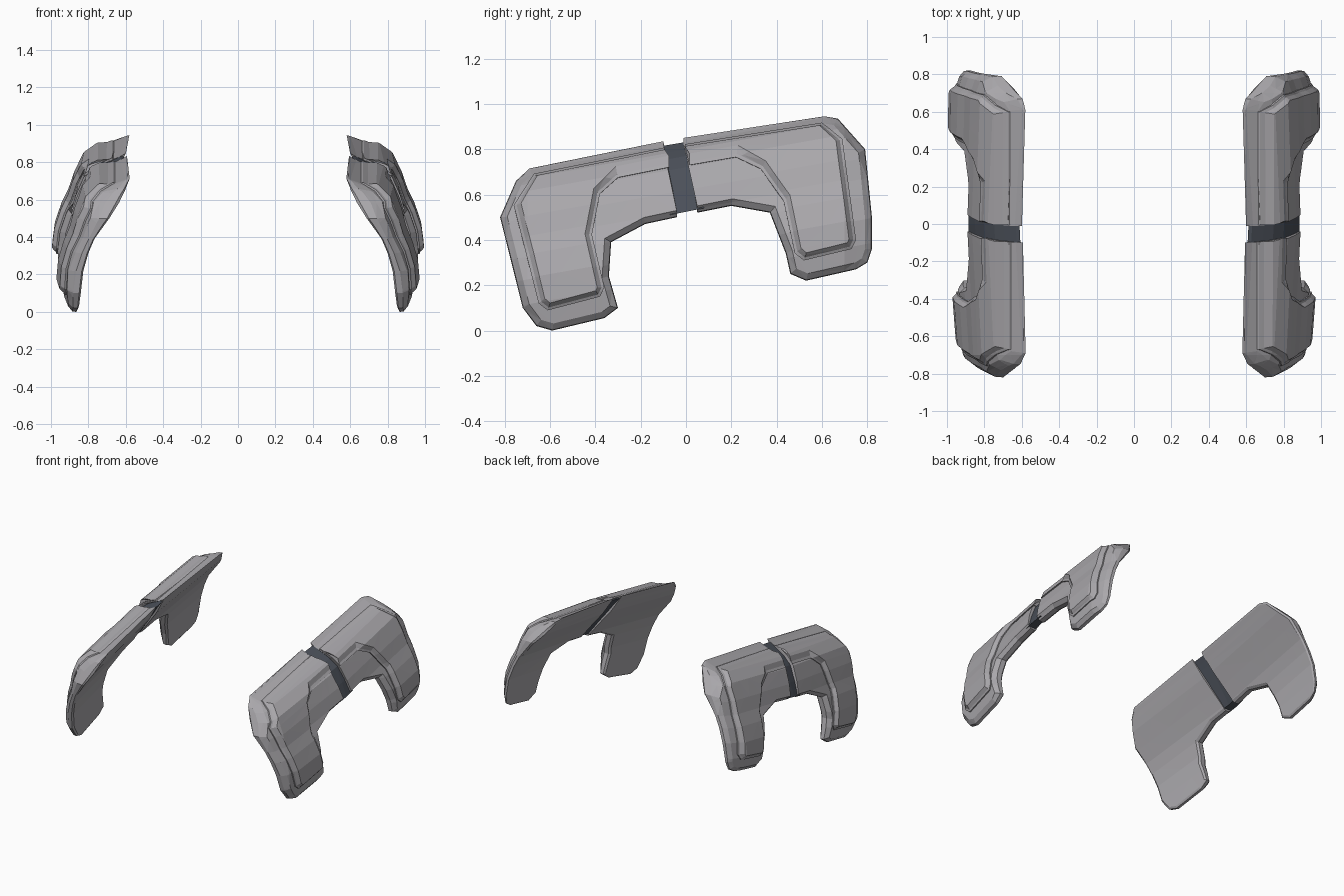
import bpy, bmesh
from mathutils import Vector

if "Cube" in bpy.data.objects:
    bpy.data.objects.remove(bpy.data.objects["Cube"], do_unlink=True)

SLOPE = 0.178      # the plates rise towards the back
CURL_START = 0.70  # beyond this the outer skin curls inward

# Cross-section of the shell: height, inner skin, outer skin
SECTION = [(0.0, 0.915, 0.93), (0.1, 0.91, 0.955), (0.24, 0.895, 0.97),
           (0.35, 0.88, 0.96), (0.45, 0.85, 0.93), (0.53, 0.815, 0.895),
           (0.62, 0.75, 0.868), (0.72, 0.675, 0.825), (0.77, 0.645, 0.765),
           (0.80, 0.628, 0.705), (0.83, 0.61, 0.64), (0.86, 0.595, 0.58)]


def material(name, colour):
    m = bpy.data.materials.new(name)
    m.use_nodes = True
    m.diffuse_color = (*colour, 1)
    m.node_tree.nodes["Principled BSDF"].inputs["Base Color"].default_value = (*colour, 1)
    return m


GREY = material("armour grey", (0.40, 0.39, 0.41))
DARK = material("dark blue grey", (0.07, 0.08, 0.10))


def skins(v):
    """Inner and outer skin distance at a height."""
    v = min(max(v, 0.0), 0.8599)
    for a, b in zip(SECTION, SECTION[1:]):
        if v <= b[0]:
            f = (v - a[0]) / (b[0] - a[0])
            return a[1] + (b[1] - a[1]) * f, a[2] + (b[2] - a[2]) * f


def wrap(co):
    """Bend a flat point (depth, along, up); depth 0 is the inner skin,
    1 the outer skin, and anything more stands proud of it."""
    depth, u, v = co
    t, proud = min(depth, 1), max(depth - 1, 0)
    inner, outer = skins(v)
    outer -= 0.3 * max(0, abs(u) - CURL_START)
    slope = (skins(v + 0.03)[1] - skins(v - 0.03)[1]) / 0.06
    n = Vector((1, -slope)).normalized() * proud
    x = inner + (outer - inner) * t + n.x
    x += 0.06 * (0.8 - v) * u - 0.045 * abs(u)
    return Vector((x, u, v + n.y + SLOPE * u))


def inset(chain, d):
    """Move an open outline inward by d."""
    pts = [Vector(p) for p in chain]
    area = sum(a.x * b.y - a.y * b.x for a, b in zip(pts, pts[1:] + pts[:1]))
    s = 1 if area > 0 else -1
    normals = []
    for a, b in zip(pts, pts[1:]):
        t = (b - a).normalized()
        normals.append(Vector((-t.y, t.x)) * s)
    out = []
    for i, p in enumerate(pts):
        n1 = normals[max(i - 1, 0)]
        n2 = normals[min(i, len(normals) - 1)]
        out.append(p + (n1 + n2) * (d / (1 + n1.dot(n2))))
    return out


def plate(name, outline, rings, mat):
    """Stack inset copies of an outline (inset, depth), then bend and mirror."""
    flat = [(y, z - SLOPE * y) for y, z in outline]
    bm = bmesh.new()
    loops = [[bm.verts.new((h, p.x, p.y)) for p in inset(flat, d)] for d, h in rings]
    for a, b in zip(loops, loops[1:]):
        for i in range(len(a) - 1):
            bm.faces.new((a[i], a[i + 1], b[i + 1], b[i]))
    bm.faces.new(loops[0])
    bm.faces.new(loops[-1])
    bm.faces.new([l[0] for l in loops] + [l[-1] for l in reversed(loops)])
    bmesh.ops.recalc_face_normals(bm, faces=bm.faces[:])
    bmesh.ops.triangulate(bm, faces=bm.faces[:])
    cuts = [((0, 0, row[0]), (0, 0, 1)) for row in SECTION]
    cuts += [((0, u, 0), (0, 1, 0)) for u in (-CURL_START, 0, CURL_START)]
    for co, no in cuts:
        bmesh.ops.bisect_plane(bm, geom=bm.verts[:] + bm.edges[:] + bm.faces[:],
                               dist=1e-5, plane_co=co, plane_no=no)
    for v in bm.verts:
        v.co = wrap(v.co)
    bmesh.ops.triangulate(bm, faces=bm.faces[:])
    bmesh.ops.recalc_face_normals(bm, faces=bm.faces[:])
    me = bpy.data.meshes.new(name)
    bm.to_mesh(me)
    bm.free()
    me.materials.append(mat)
    ob = bpy.data.objects.new(name, me)
    bpy.context.collection.objects.link(ob)
    mod = ob.modifiers.new("Mirror", 'MIRROR')
    mod.use_mirror_merge = False


BASE_RINGS = [(0.012, 0.0), (0.0, 0.15), (0.003, 0.6), (0.03, 1.0)]
PANEL_RINGS = [(0.0, 0.7), (0.0, 1.008), (0.012, 1.012), (0.03, 1.032)]

# Rear shell and its raised panel
plate("rear_base", [(-.01, .85), (.61, .945), (.67, .935), (.79, .80), (.82, .50),
                    (.82, .36), (.80, .30), (.75, .27), (.53, .22), (.46, .25),
                    (.44, .34), (.37, .52), (.20, .55), (.05, .52)], BASE_RINGS, GREY)
plate("rear_panel", [(-.005, .815), (.60, .91), (.69, .84), (.75, .40), (.73, .36),
                     (.52, .31), (.48, .34), (.43, .57), (.33, .71), (.22, .76),
                     (.015, .725)], PANEL_RINGS, GREY)

# Front shell and its raised panel
plate("front_base", [(-.10, .835), (-.69, .715), (-.75, .66), (-.82, .50), (-.72, .10),
                     (-.66, .02), (-.59, .0), (-.36, .055), (-.30, .10), (-.34, .24),
                     (-.33, .39), (-.18, .47), (-.04, .50)], BASE_RINGS, GREY)
plate("front_panel", [(-.095, .80), (-.67, .685), (-.76, .55), (-.65, .12), (-.61, .09),
                      (-.38, .15), (-.36, .19), (-.415, .42), (-.38, .60), (-.30, .67),
                      (-.075, .715)], PANEL_RINGS, GREY)

# Dark strap bridging the two shells
plate("joint_strap", [(-.13, .81), (.02, .835), (.08, .54), (-.07, .51)],
      [(0.0, 0.12), (0.0, 0.85)], DARK)
